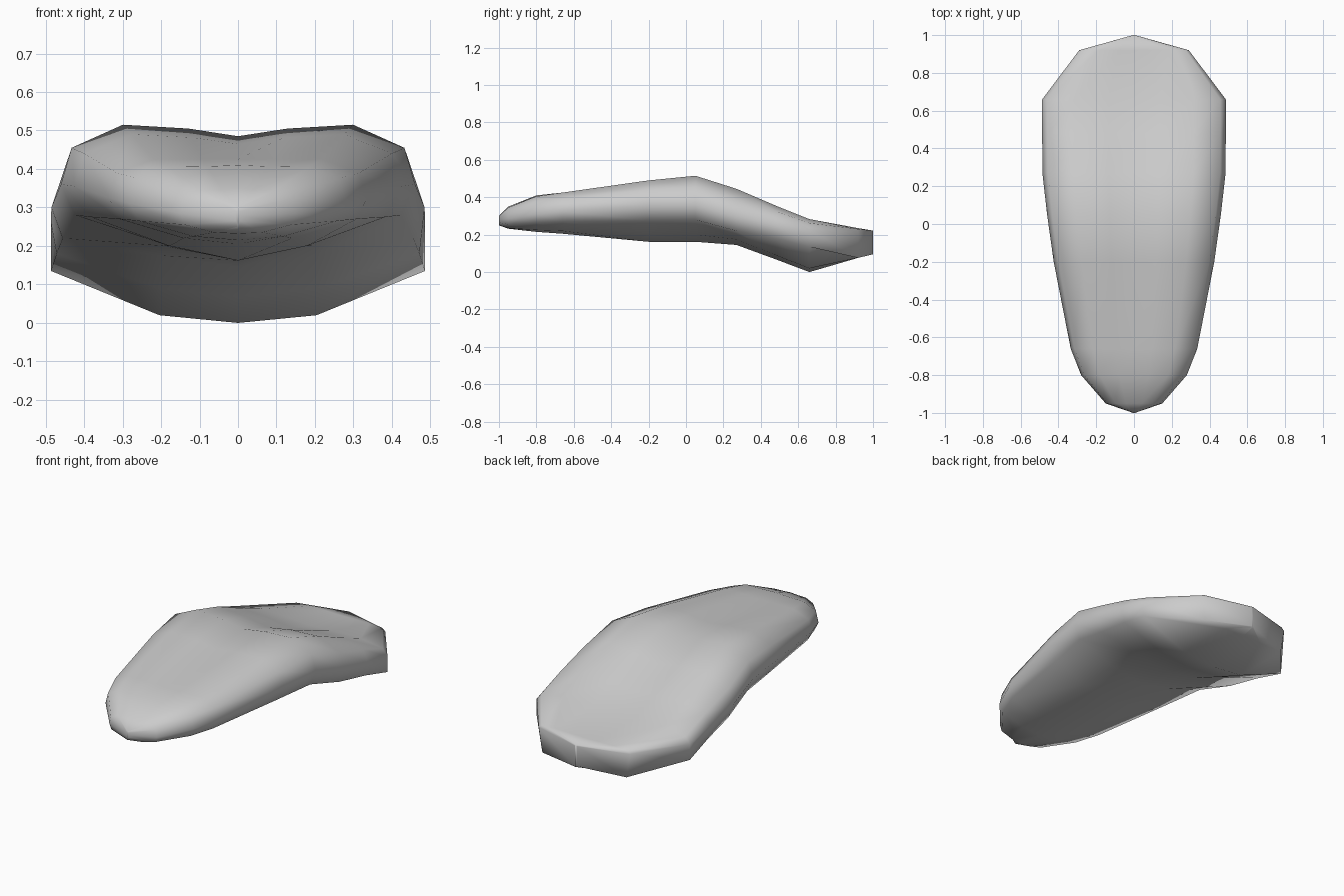
import bpy, bmesh

# Cross-sections along the pad, front to back:
# y, half width, top centre z, top rim z, shoulder z, widest z,
# lower edge width factor, lower edge z, belly z, keel z
STATIONS = [
    (-1.00, .005, .300, .300, .290, .280, .95, .265, .250, .250),
    (-0.95, .150, .350, .345, .325, .285, .92, .255, .235, .232),
    (-0.80, .280, .410, .405, .375, .310, .92, .265, .225, .215),
    (-0.66, .335, .425, .425, .390, .325, .92, .270, .220, .205),
    (-0.20, .425, .465, .490, .440, .355, .90, .275, .200, .162),
    (0.05, .460, .485, .515, .455, .360, .92, .280, .200, .162),
    (0.27, .485, .410, .445, .385, .300, .94, .220, .175, .145),
    (0.48, .486, .330, .355, .325, .260, .97, .180, .090, .068),
    (0.66, .486, .270, .283, .262, .225, 1.0, .135, .020, .000),
    (0.92, .290, .232, .235, .230, .215, .92, .076, .076, .076),
    (1.00, .005, .222, .222, .222, .215, 1.0, .100, .095, .095),
]


def section(y, w, top, rim, shoulder, wide, low_f, low, belly, keel):
    """Closed ring of points, mirrored across x = 0."""
    half = [(.28 * w, (top + 2 * rim) / 3), (.65 * w, rim), (.94 * w, shoulder),
            (w, wide), (low_f * w, low), (.42 * w, belly)]
    ring = [(0, top)] + half + [(0, keel)] + [(-x, z) for x, z in reversed(half)]
    return [(x, y, z) for x, z in ring]


# Padded body lofted through the sections
bm = bmesh.new()
rings = [[bm.verts.new(p) for p in section(*s)] for s in STATIONS]
n = len(rings[0])
for a, b in zip(rings, rings[1:]):
    for i in range(n):
        j = (i + 1) % n
        bm.faces.new((a[i], a[j], b[j], b[i]))
bm.faces.new(rings[0])
bm.faces.new(rings[-1])
bmesh.ops.recalc_face_normals(bm, faces=bm.faces)
for f in bm.faces:
    f.smooth = True

mesh = bpy.data.meshes.new("padded_seat")
bm.to_mesh(mesh)
bm.free()
seat = bpy.data.objects.new("padded_seat", mesh)
bpy.context.collection.objects.link(seat)

# Plain grey covering
grey = bpy.data.materials.new("light_grey")
grey.diffuse_color = (0.6, 0.6, 0.6, 1)
mesh.materials.append(grey)
